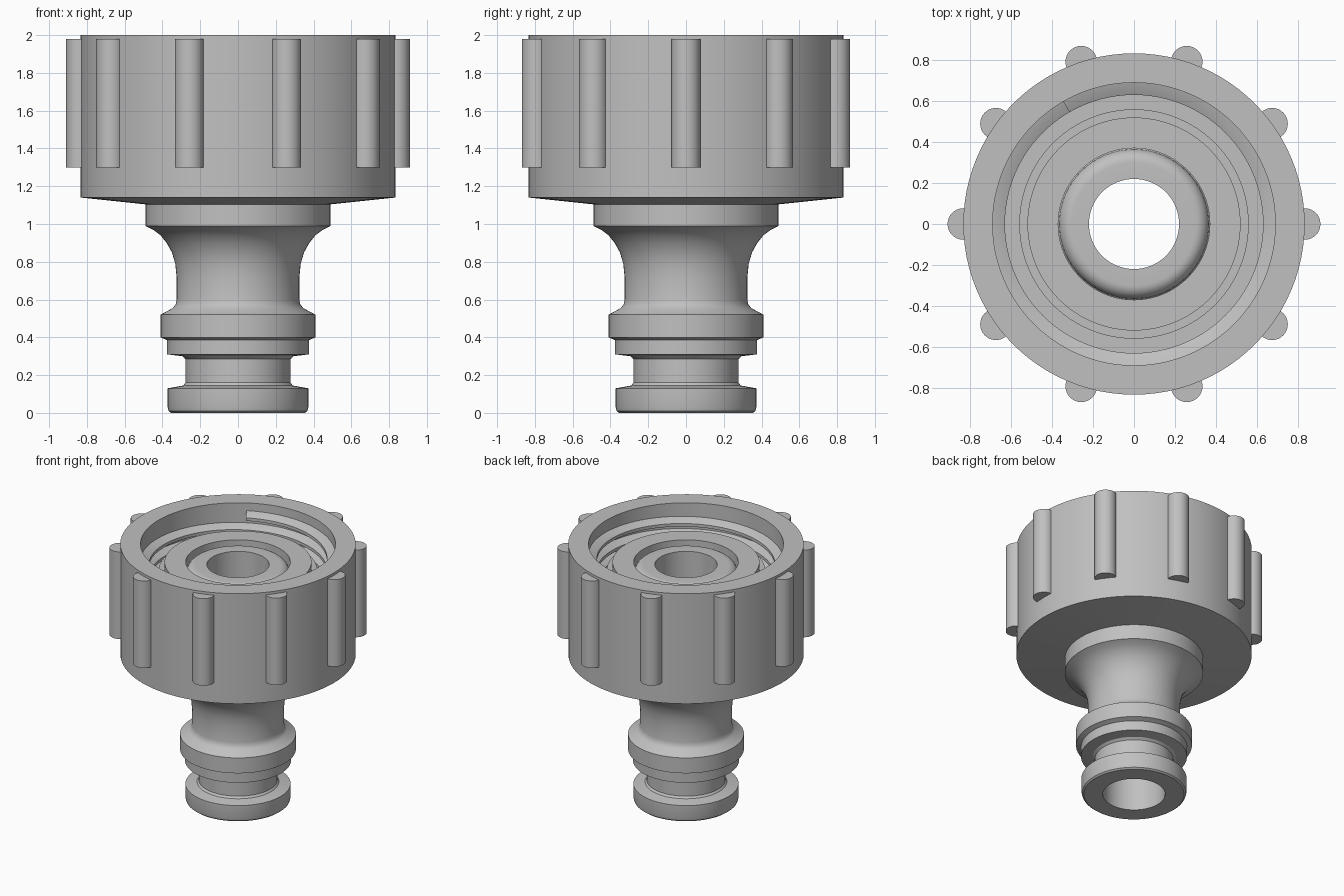
import bpy
import bmesh
from math import cos, sin, pi, radians, tau

cube = bpy.data.objects.get("Cube")
if cube:
    bpy.data.objects.remove(cube)

grey = bpy.data.materials.new("grey plastic")
grey.use_nodes = True
colour = (0.53, 0.53, 0.53, 1)
grey.diffuse_color = colour
grey.node_tree.nodes["Principled BSDF"].inputs["Base Color"].default_value = colour

SEGMENTS = 96


def finish(name, bm, angle=28):
    """Turn a bmesh into a shaded, coloured object."""
    bmesh.ops.recalc_face_normals(bm, faces=bm.faces)
    mesh = bpy.data.meshes.new(name)
    bm.to_mesh(mesh)
    bm.free()
    mesh.materials.append(grey)
    obj = bpy.data.objects.new(name, mesh)
    bpy.context.collection.objects.link(obj)
    bpy.ops.object.select_all(action="DESELECT")
    obj.select_set(True)
    bpy.context.view_layer.objects.active = obj
    bpy.ops.object.shade_smooth_by_angle(angle=radians(angle))
    return obj


def sweep(bm, sections, closed):
    """Skin a list of cross-sections; a closed sweep joins last to first."""
    rings = [[bm.verts.new(p) for p in s] for s in sections]
    pairs = list(zip(rings, rings[1:]))
    if closed:
        pairs.append((rings[-1], rings[0]))
    else:
        bm.faces.new(rings[0])
        bm.faces.new(rings[-1])
    for a, b in pairs:
        for i in range(len(a)):
            j = (i + 1) % len(a)
            bm.faces.new((a[i], a[j], b[j], b[i]))


def section(profile, angle, dz=0):
    return [(r * cos(angle), r * sin(angle), z + dz) for r, z in profile]


def lathe(name, profile):
    bm = bmesh.new()
    sweep(bm, [section(profile, tau * i / SEGMENTS) for i in range(SEGMENTS)], True)
    return finish(name, bm)


# Quick-connect spigot with a rounded nose inside the nut
outside = [
    (0.22, 0), (0.355, 0), (0.367, 0.01), (0.372, 0.03), (0.372, 0.13),
    (0.29, 0.145), (0.278, 0.16), (0.278, 0.285), (0.295, 0.3), (0.375, 0.31),
    (0.375, 0.385), (0.41, 0.40), (0.41, 0.52), (0.345, 0.555), (0.33, 0.575),
    (0.325, 0.60), (0.325, 0.72), (0.332, 0.79), (0.35, 0.85), (0.378, 0.90),
    (0.41, 0.94), (0.45, 0.97), (0.49, 0.99), (0.49, 1.22), (0.56, 1.22),
    (0.56, 1.80), (0.52, 1.80), (0.52, 1.86), (0.37, 1.86), (0.37, 1.77)]
nose = [(0.30 + 0.065 * cos(a), 1.775 + 0.065 * sin(a))
        for a in (i * pi / 16 for i in range(9))]
lathe("spigot", outside + nose + [(0.22, 1.84)])

# Union nut shell
lathe("nut", [(0.49, 1.104), (0.833, 1.14), (0.833, 2.0),
              (0.69, 2.0), (0.69, 1.22), (0.49, 1.22)])

# Internal screw thread, descending clockwise from the mouth
PITCH, TURNS, START = 0.095, 5, radians(120)
tooth = [(0.70, -0.042), (0.69, -0.04), (0.63, -0.012),
         (0.63, 0.012), (0.69, 0.04), (0.70, 0.042)]
bm = bmesh.new()
steps = TURNS * SEGMENTS
sweep(bm, [section(tooth, START - tau * i / SEGMENTS, 1.9 - PITCH * i / SEGMENTS)
           for i in range(steps + 1)], False)
finish("screw_thread", bm)

# Ten round grip ribs around the nut
for k in range(10):
    a = tau * k / 10
    bm = bmesh.new()
    bmesh.ops.create_cone(bm, cap_ends=True, segments=32, radius1=0.077,
                          radius2=0.077, depth=0.68)
    bmesh.ops.translate(bm, verts=bm.verts,
                        vec=(0.833 * cos(a), 0.833 * sin(a), 1.64))
    finish(f"grip_rib_{k + 1}", bm)
